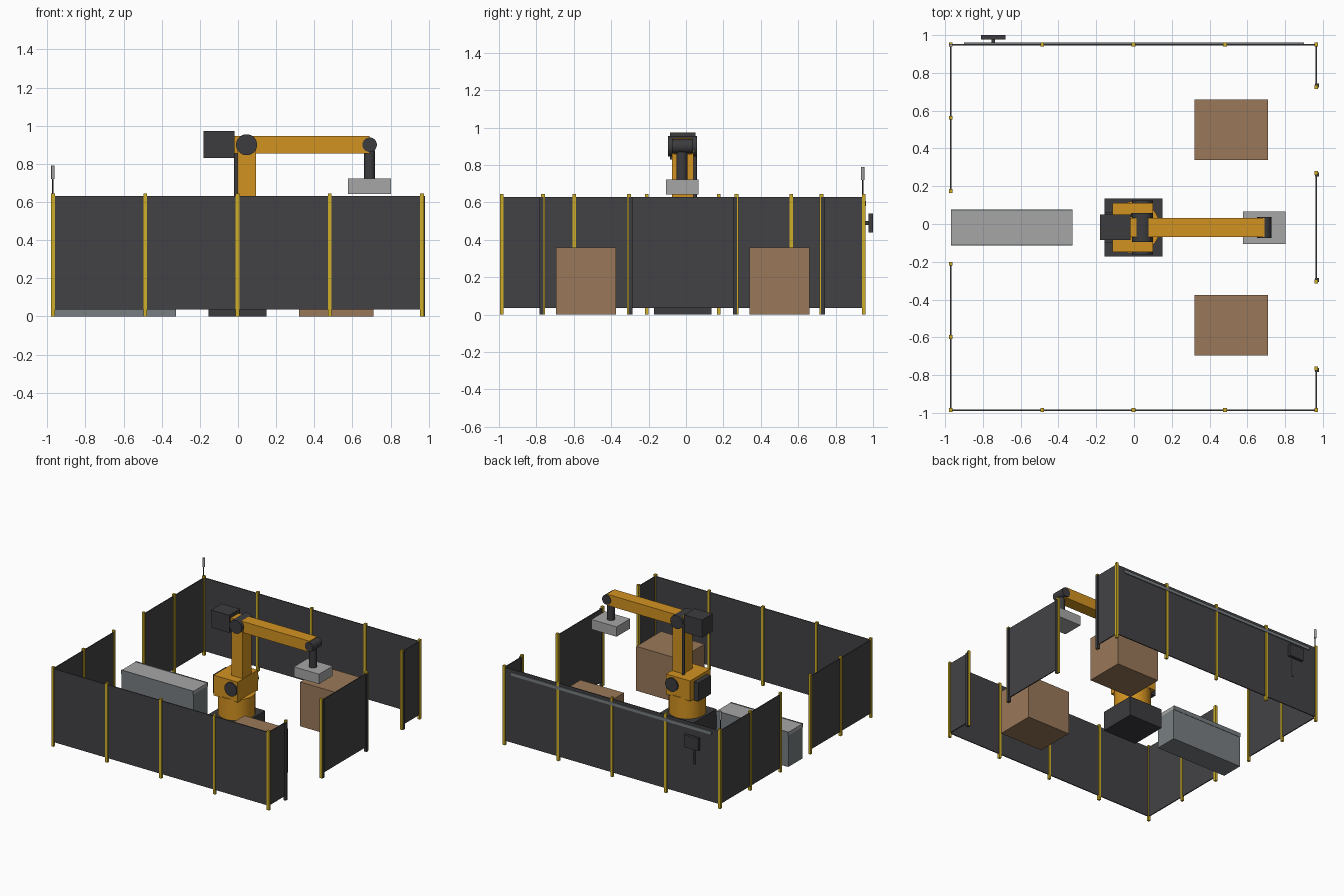
import bpy
import math

cube = bpy.data.objects.get("Cube")
if cube:
    bpy.data.objects.remove(cube, do_unlink=True)


def material(name, r, g, b):
    m = bpy.data.materials.new(name)
    m.use_nodes = True
    m.diffuse_color = (r, g, b, 1)
    m.node_tree.nodes["Principled BSDF"].inputs["Base Color"].default_value = (r, g, b, 1)
    return m


charcoal = material("charcoal", 0.055, 0.055, 0.06)
black = material("dark metal", 0.045, 0.045, 0.05)
yellow = material("safety yellow", 0.62, 0.42, 0.02)
orange = material("robot orange", 0.65, 0.29, 0.015)
silver = material("light grey", 0.38, 0.38, 0.38)
steel = material("steel grey", 0.19, 0.21, 0.22)
brown = material("cardboard brown", 0.32, 0.19, 0.1)


def box(name, mat, xs, ys, zs):
    """Box spanning the given ranges."""
    spans = (xs, ys, zs)
    bpy.ops.mesh.primitive_cube_add(size=1, location=[(a + b) / 2 for a, b in spans])
    ob = bpy.context.object
    ob.name = name
    ob.scale = [b - a for a, b in spans]
    bpy.ops.object.transform_apply(location=False, rotation=False, scale=True)
    ob.data.materials.append(mat)
    return ob


def cylinder(name, mat, centre, radius, length, along_y=False):
    rot = (math.pi / 2, 0, 0) if along_y else (0, 0, 0)
    bpy.ops.mesh.primitive_cylinder_add(vertices=32, radius=radius, depth=length,
                                        location=centre, rotation=rot)
    ob = bpy.context.object
    ob.name = name
    ob.data.materials.append(mat)
    bpy.ops.object.shade_smooth_by_angle()
    return ob


def around(c, half):
    return (c - half, c + half)


# Fence
LEFT, RIGHT, FRONT, BACK = -0.97, 0.965, -0.985, 0.95
PANEL_Z = (0.035, 0.63)


def post(x, y):
    box("fence_post", yellow, around(x, 0.01), around(y, 0.01), (0, 0.645))


def side_panel(x, y0, y1):
    box("side_panel", charcoal, around(x, 0.004), (y0, y1), PANEL_Z)


for y in (FRONT, BACK):
    box("long_panel", charcoal, (LEFT, RIGHT), around(y, 0.004), PANEL_Z)
    for i in range(5):
        post(LEFT + (RIGHT - LEFT) * i / 4, y)

for y0, y1 in ((FRONT, -0.21), (0.175, BACK)):
    side_panel(LEFT, y0, y1)
    post(LEFT, (y0 + y1) / 2)
for y in (-0.21, 0.175):
    post(LEFT, y)

for y0, y1 in ((FRONT, -0.765), (-0.305, 0.27), (0.73, BACK)):
    side_panel(RIGHT, y0, y1)

# Light curtain columns beside the openings, set towards the panel
for y, side in ((-0.765, -1), (-0.305, 1), (0.27, -1), (0.725, 1)):
    post(RIGHT, y)
    box("light_curtain", black, around(RIGHT + 0.003, 0.011),
        around(y + side * 0.008, 0.011), (0, 0.63))

# Back wall fittings
box("cable_tray", steel, (-0.9, 0.9), (0.95, 0.962), (0.582, 0.607))
box("control_panel", black, (-0.81, -0.68), (0.977, 1.0), (0.44, 0.54))
cylinder("control_panel_stem", black, (-0.745, 0.953, 0.4), 0.007, 0.2)
box("control_panel_bracket", black, around(-0.745, 0.01), (0.95, 0.98), around(0.49, 0.01))
cylinder("beacon_pole", black, (LEFT, 0.945, 0.685), 0.004, 0.09)
cylinder("beacon_lamp", silver, (LEFT, 0.945, 0.755), 0.009, 0.07)

# Conveyor
box("conveyor_body", steel, (-0.97, -0.325), (-0.11, 0.073), (0, 0.255))
box("conveyor_belt", silver, (-0.97, -0.325), (-0.105, 0.068), (0.255, 0.282))
for y in (-0.109, 0.072):
    box("conveyor_rail", steel, (-0.97, -0.325), around(y, 0.004), (0.25, 0.285))

# Stacked loads
for y in (-0.535, 0.5):
    box("load", brown, (0.32, 0.71), around(y, 0.16), (0, 0.36))

# Robot base and shoulder
MID = -0.018
box("robot_base", black, (-0.155, 0.15), around(MID, 0.153), (0, 0.16))
cylinder("turntable", orange, (0, MID, 0.245), 0.138, 0.17)
box("shoulder", orange, (-0.115, 0.1), around(MID, 0.13), (0.32, 0.485))
cylinder("shoulder_joint", black, (0.045, MID, 0.415), 0.055, 0.285, True)
box("shoulder_motor", black, (-0.155, -0.115), around(MID, 0.08), (0.31, 0.46))

# Arm
box("upper_arm", orange, (-0.003, 0.095), around(MID, 0.058), (0.45, 0.9))
box("forearm", orange, (-0.018, 0.69), around(MID, 0.05), (0.855, 0.945))
cylinder("elbow_joint", black, (0.045, MID, 0.9), 0.055, 0.155, True)
box("elbow_motor", black, (-0.18, -0.018), around(MID, 0.068), (0.83, 0.973))
cylinder("arm_hose", black, (-0.009, 0.047, 0.69), 0.011, 0.42)

# Wrist and gripper
cylinder("wrist_joint", black, (0.69, MID, 0.9), 0.038, 0.112, True)
cylinder("wrist_flange", black, (0.69, MID - 0.004, 0.79), 0.029, 0.16)
box("gripper", silver, (0.577, 0.803), around(MID - 0.002, 0.087), (0.642, 0.722))
